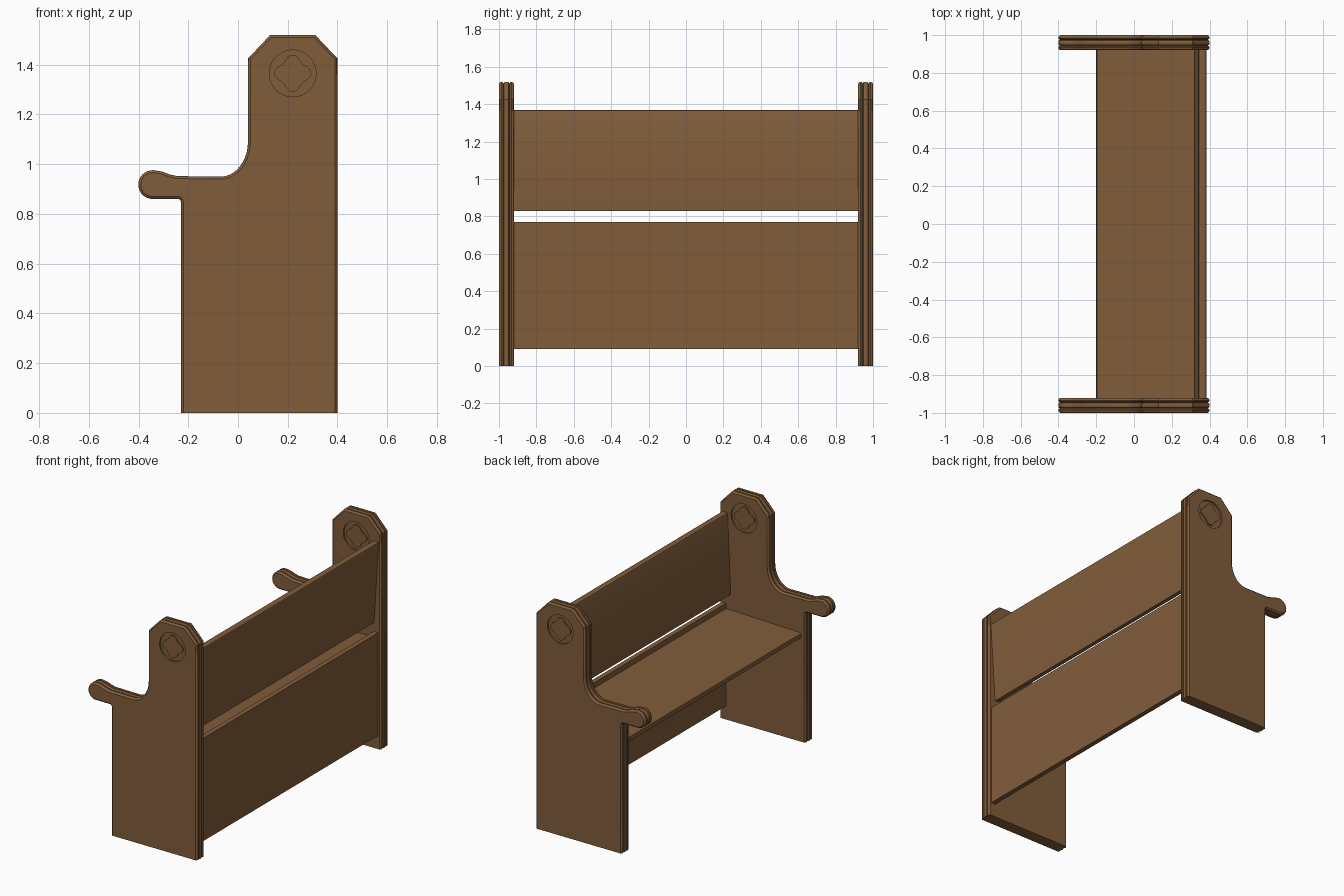
import bpy, bmesh, math

if "Cube" in bpy.data.objects:
    bpy.data.objects.remove(bpy.data.objects["Cube"])

wood = bpy.data.materials.new("brown wood")
wood.diffuse_color = (0.22, 0.11, 0.044, 1)
wood.use_nodes = True
wood.node_tree.nodes["Principled BSDF"].inputs["Base Color"].default_value = wood.diffuse_color


def finish(bm, name):
    bmesh.ops.recalc_face_normals(bm, faces=bm.faces)
    me = bpy.data.meshes.new(name)
    bm.to_mesh(me)
    bm.free()
    me.materials.append(wood)
    ob = bpy.data.objects.new(name, me)
    bpy.context.collection.objects.link(ob)
    bpy.ops.object.select_all(action='DESELECT')
    ob.select_set(True)
    bpy.context.view_layer.objects.active = ob
    bpy.ops.object.shade_smooth_by_angle(angle=math.radians(28))
    return ob


def arc(cx, cz, rx, rz, a0, a1, n):
    angs = [math.radians(a0 + (a1 - a0) * i / n) for i in range(n + 1)]
    return [(cx + rx * math.cos(a), cz + rz * math.sin(a)) for a in angs]


def offset(pts, d):
    """Move a counter-clockwise outline inward by d, keeping the base on the floor."""
    out, n = [], len(pts)
    for i, (x, z) in enumerate(pts):
        (ax, az), (bx, bz) = pts[i - 1], pts[(i + 1) % n]
        l1, l2 = math.hypot(x - ax, z - az), math.hypot(bx - x, bz - z)
        n1 = (-(z - az) / l1, (x - ax) / l1)
        n2 = (-(bz - z) / l2, (bx - x) / l2)
        k = d / max(0.3, 1 + n1[0] * n2[0] + n1[1] * n2[1])
        out.append((x + k * (n1[0] + n2[0]),
                    0 if z == 0 else z + k * (n1[1] + n2[1])))
    return out


def ring(bm, pts, y):
    return [bm.verts.new((x, y, z)) for x, z in pts]


def bridge(bm, a, b):
    n = len(a)
    for i in range(n):
        bm.faces.new((a[i], a[(i + 1) % n], b[(i + 1) % n], b[i]))


def loop_edges(bm, r):
    res = []
    for i in range(len(r)):
        pair = (r[i], r[(i + 1) % len(r)])
        res.append(bm.edges.get(pair) or bm.edges.new(pair))
    return res


# End panel outline: post, curved shoulder, arm with rounded hand rest
OUTLINE = ([(-0.23, 0), (0.4, 0), (0.4, 1.425), (0.31, 1.52), (0.13, 1.52), (0.04, 1.425)]
           + arc(-0.07, 1.09, 0.11, 0.14, 0, -90, 10)
           + [(-0.245, 0.952), (-0.275, 0.959), (-0.305, 0.970)]
           + arc(-0.343, 0.918, 0.058, 0.058, 85, 270, 14)
           + [(-0.24, 0.86), (-0.233, 0.857), (-0.23, 0.85)])
# Moulded edge: (depth through the panel, inset)
EDGE = [(0, 0.010), (0.006, 0.003), (0.014, 0.0), (0.021, 0.003), (0.025, 0.010),
        (0.028, 0.003), (0.034, 0.0), (0.046, 0.0), (0.052, 0.003), (0.055, 0.010),
        (0.059, 0.003), (0.066, 0.0), (0.074, 0.003), (0.08, 0.010)]
N = 40
CIRCLE = arc(0.22, 1.365, 0.094, 0.094, 0, 360 - 360 / N, N - 1)
FOIL = []
for i in range(N):
    a = 2 * math.pi * i / N
    r = 0.065 + 0.010 * math.cos(4 * a)
    FOIL.append((0.22 + r * math.cos(a), 1.365 + r * math.sin(a)))


def end_panel(name, s):
    bm = bmesh.new()
    rings = [ring(bm, offset(OUTLINE, d), s * (1 - t)) for t, d in EDGE]
    for a, b in zip(rings, rings[1:]):
        bridge(bm, a, b)
    # Both faces carry a sunken roundel with a raised four-lobed boss
    for outer, y, inward in ((rings[0], s, -s), (rings[-1], s * 0.92, s)):
        rim = ring(bm, CIRCLE, y)
        edges = loop_edges(bm, outer) + loop_edges(bm, rim)
        bmesh.ops.triangle_fill(bm, edges=edges, use_beauty=True)
        floor = ring(bm, CIRCLE, y + inward * 0.010)
        foot = ring(bm, FOIL, y + inward * 0.010)
        boss = ring(bm, FOIL, y + inward * 0.002)
        for a, b in ((rim, floor), (floor, foot), (foot, boss)):
            bridge(bm, a, b)
        bm.faces.new(boss)
    finish(bm, name)


def board(name, pts):
    """Long board with an x-z cross-section, running between the end panels."""
    bm = bmesh.new()
    a, b = ring(bm, pts, -0.922), ring(bm, pts, 0.922)
    bridge(bm, a, b)
    bm.faces.new(a)
    bm.faces.new(b)
    finish(bm, name)


end_panel("front_end_panel", -1)
end_panel("rear_end_panel", 1)

# Seat with eased front edge, leaning backrest, lower back panel
board("seat", [(-0.19, 0.682), (0.352, 0.697), (0.352, 0.735), (-0.19, 0.72),
               (-0.197, 0.715), (-0.2, 0.701), (-0.197, 0.687)])
board("backrest", [(0.317, 0.835), (0.352, 0.829), (0.385, 1.358), (0.382, 1.366),
                   (0.374, 1.37), (0.35, 1.37), (0.343, 1.367), (0.339, 1.358)])
board("lower_back_panel", [(0.35, 0.09), (0.382, 0.09), (0.382, 0.77), (0.35, 0.77)])
